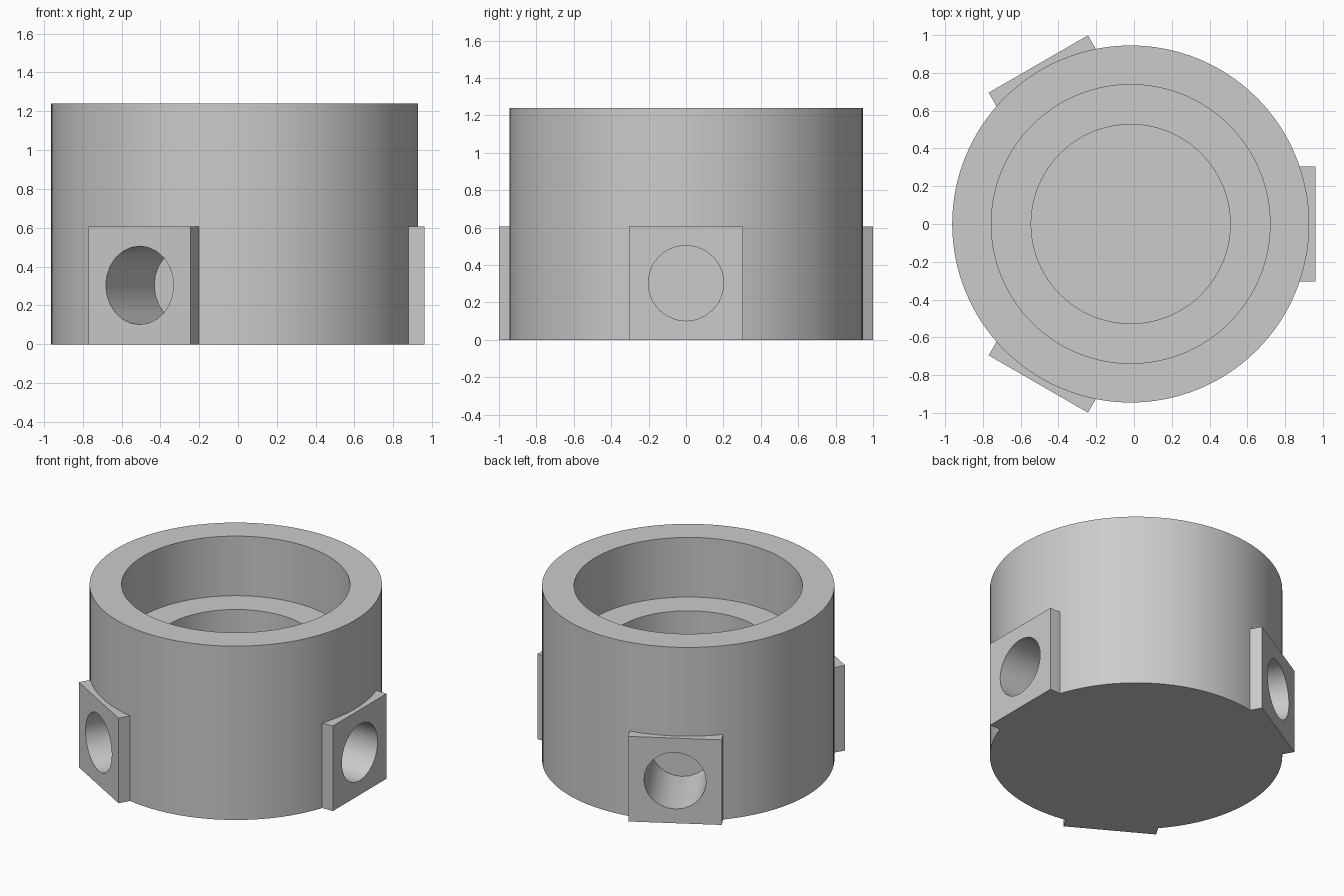
import bpy
import bmesh
import math
from mathutils import Matrix

cube = bpy.data.objects.get("Cube")
if cube:
    bpy.data.objects.remove(cube)

CENTRE_X = -0.0175
PAD_FACE = 0.978       # distance of a pad's flat face from the axis
PAD_SIZE = 0.607
HOLE_RADIUS = 0.202
HOLE_DEPTH = 0.5

grey = bpy.data.materials.new("plain grey")
grey.use_nodes = True
grey.diffuse_color = (0.6, 0.6, 0.6, 1)
grey.node_tree.nodes["Principled BSDF"].inputs["Base Color"].default_value = (0.6, 0.6, 0.6, 1)


def finish(name, bm):
    bmesh.ops.recalc_face_normals(bm, faces=bm.faces)
    mesh = bpy.data.meshes.new(name)
    bm.to_mesh(mesh)
    bm.free()
    mesh.materials.append(grey)
    obj = bpy.data.objects.new(name, mesh)
    bpy.context.collection.objects.link(obj)
    return obj


def lathe(name, profile, steps):
    """Stack of rings from (radius, height) pairs, closed at both ends."""
    bm = bmesh.new()
    rings = [[bm.verts.new((r * math.cos(a), r * math.sin(a), z))
              for a in (2 * math.pi * i / steps for i in range(steps))]
             for r, z in profile]
    for low, high in zip(rings, rings[1:]):
        for i in range(steps):
            j = (i + 1) % steps
            bm.faces.new((low[i], low[j], high[j], high[i]))
    bm.faces.new(rings[0])
    bm.faces.new(rings[-1])
    return finish(name, bm)


def combine(target, tool, operation):
    mod = target.modifiers.new(operation.lower(), 'BOOLEAN')
    mod.object = tool
    mod.operation = operation
    mod.solver = 'EXACT'
    bpy.ops.object.select_all(action='DESELECT')
    bpy.context.view_layer.objects.active = target
    target.select_set(True)
    bpy.ops.object.modifier_apply(modifier=mod.name)
    bpy.data.objects.remove(tool)


# Cup body with a stepped bore
body = lathe("stepped_cup_body", [(0.945, 0), (0.945, 1.24), (0.738, 1.24),
                                  (0.738, 0.815), (0.527, 0.815), (0.527, 0.61)], 128)

angles = [math.radians(a) for a in (0, 120, 240)]

# Square pads around the base
for angle in angles:
    bm = bmesh.new()
    inner = 0.7
    bmesh.ops.create_cube(bm, size=1, matrix=Matrix.Rotation(angle, 4, 'Z')
                          @ Matrix.Translation(((PAD_FACE + inner) / 2, 0, PAD_SIZE / 2))
                          @ Matrix.Diagonal((PAD_FACE - inner, PAD_SIZE, PAD_SIZE, 1)))
    combine(body, finish("side_pad", bm), 'UNION')

# Blind round hole in each pad
for angle in angles:
    bm = bmesh.new()
    start, end = PAD_FACE - HOLE_DEPTH, PAD_FACE + 0.1
    bmesh.ops.create_cone(bm, cap_ends=True, segments=24, radius1=HOLE_RADIUS,
                          radius2=HOLE_RADIUS, depth=end - start,
                          matrix=Matrix.Rotation(angle, 4, 'Z')
                          @ Matrix.Translation(((start + end) / 2, 0, PAD_SIZE / 2))
                          @ Matrix.Rotation(math.pi / 2, 4, 'Y'))
    combine(body, finish("hole_cutter", bm), 'DIFFERENCE')

body.location.x = CENTRE_X
bpy.ops.object.shade_smooth_by_angle(angle=math.radians(30))
